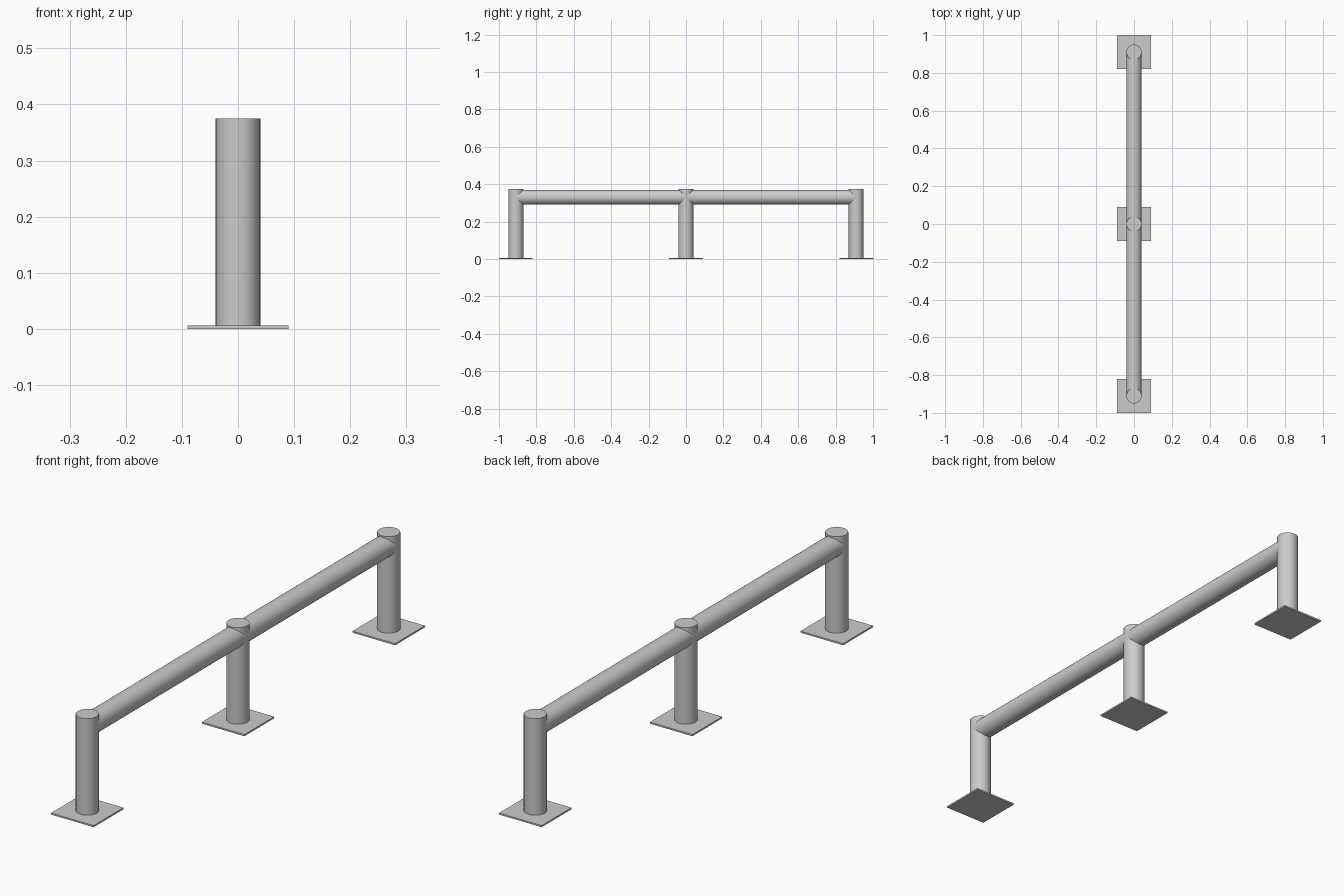
import bpy
import math

if "Cube" in bpy.data.objects:
    bpy.data.objects.remove(bpy.data.objects["Cube"])

POST_Y = (-0.91, 0.0, 0.91)
RADIUS = 0.04
POST_TOP = 0.375
PLATE = 0.18
PLATE_T = 0.006
RAIL_Z = 0.33


def tube(name, length, location, rotation=(0, 0, 0)):
    bpy.ops.mesh.primitive_cylinder_add(vertices=32, radius=RADIUS, depth=length,
                                        location=location, rotation=rotation)
    obj = bpy.context.object
    obj.name = name
    bpy.ops.object.transform_apply(location=False, rotation=True, scale=True)
    bpy.ops.object.shade_smooth_by_angle(angle=math.radians(30))
    return obj


# Upright posts on square base plates
for label, y in zip(("front", "middle", "back"), POST_Y):
    bpy.ops.mesh.primitive_cube_add(size=1, location=(0, y, PLATE_T / 2))
    plate = bpy.context.object
    plate.name = label + "_base_plate"
    plate.scale = (PLATE, PLATE, PLATE_T)
    bpy.ops.object.transform_apply(location=False, rotation=False, scale=True)
    height = POST_TOP - PLATE_T
    tube(label + "_post", height, (0, y, PLATE_T + height / 2))

# Horizontal rails running between the post axes
for label, y0, y1 in zip(("front", "back"), POST_Y, POST_Y[1:]):
    tube(label + "_rail", y1 - y0, (0, (y0 + y1) / 2, RAIL_Z), (math.pi / 2, 0, 0))
